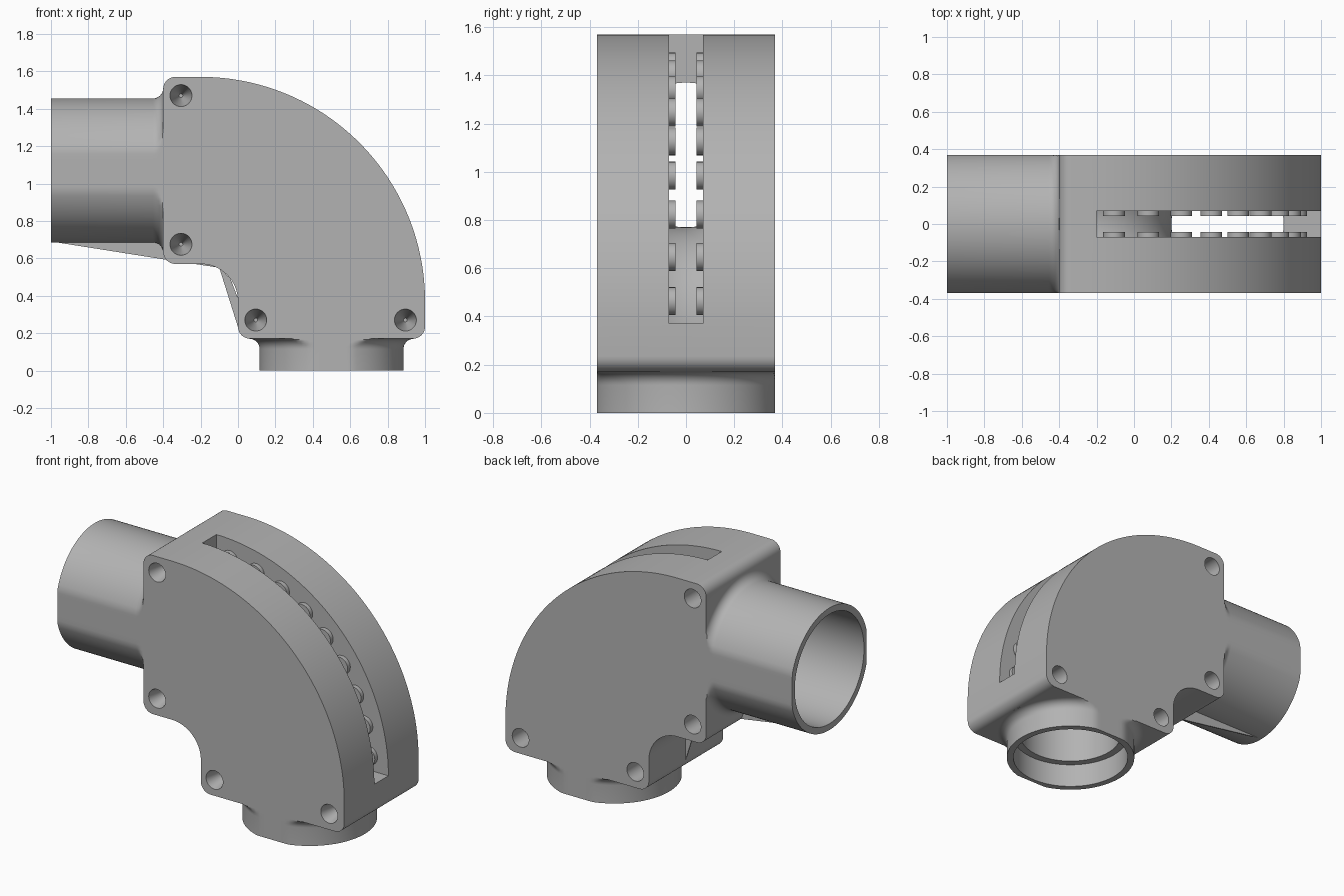
import bpy, bmesh
from math import sin, cos, pi, radians
from mathutils import Vector

if "Cube" in bpy.data.objects:
    bpy.data.objects.remove(bpy.data.objects["Cube"], do_unlink=True)

HALF = 0.37              # half thickness of the housing
CX, CZ = -0.2, 0.37      # centre of the bend
BEND = 0.7               # bend radius of the bore

grey = bpy.data.materials.new("plain grey")
grey.use_nodes = True
grey.diffuse_color = (0.45, 0.45, 0.45, 1)
grey.node_tree.nodes["Principled BSDF"].inputs["Base Color"].default_value = (0.45, 0.45, 0.45, 1)


def finish(bm, name):
    bmesh.ops.recalc_face_normals(bm, faces=bm.faces)
    mesh = bpy.data.meshes.new(name)
    bm.to_mesh(mesh)
    bm.free()
    mesh.materials.append(grey)
    obj = bpy.data.objects.new(name, mesh)
    bpy.context.collection.objects.link(obj)
    return obj


def arc(cx, cz, r, start, end, steps):
    angles = [radians(start + (end - start) * i / steps) for i in range(steps + 1)]
    return [(cx + r * cos(a), cz + r * sin(a)) for a in angles]


def plate(name, outline, y0, y1):
    """Extrude an x-z outline from y0 to y1."""
    bm = bmesh.new()
    face = bm.faces.new([bm.verts.new((x, y0, z)) for x, z in outline])
    out = bmesh.ops.extrude_face_region(bm, geom=[face])
    moved = [v for v in out["geom"] if isinstance(v, bmesh.types.BMVert)]
    bmesh.ops.translate(bm, verts=moved, vec=(0, y1 - y0, 0))
    return finish(bm, name)


def loft(name, stations, limit=9, sides=96):
    """Join rings given as (x, z, tilt in degrees, radius), flattened at |y| = limit."""
    bm = bmesh.new()
    rings = []
    for x, z, tilt, r in stations:
        out = Vector((cos(radians(tilt)), 0, sin(radians(tilt))))
        ring = []
        for i in range(sides):
            a = 2 * pi * (i + 0.5) / sides
            p = Vector((x, 0, z)) + out * (r * cos(a))
            p.y = max(-limit, min(limit, r * sin(a)))
            ring.append(bm.verts.new(p))
        rings.append(ring)
    for a, b in zip(rings, rings[1:]):
        for i in range(sides):
            j = (i + 1) % sides
            bm.faces.new((a[i], a[j], b[j], b[i]))
    bm.faces.new(rings[0])
    bm.faces.new(rings[-1])
    return finish(bm, name)


def peg(name, x, z, y0, y1, r0, r1, sides=32):
    """Round peg or cone along y."""
    bm = bmesh.new()
    bmesh.ops.create_cone(bm, cap_ends=True, segments=sides, radius1=r0, radius2=r1, depth=abs(y1 - y0))
    turn = -pi / 2 if y1 > y0 else pi / 2
    for v in bm.verts:
        y, zz = v.co.y * cos(turn) - v.co.z * sin(turn), v.co.y * sin(turn) + v.co.z * cos(turn)
        v.co = (v.co.x + x, y + (y0 + y1) / 2, zz + z)
    return finish(bm, name)


def combine(target, tool, operation):
    tool.hide_render = True
    mod = target.modifiers.new(operation, 'BOOLEAN')
    mod.object, mod.operation, mod.solver = tool, operation, 'EXACT'
    bpy.context.view_layer.objects.active = target
    bpy.ops.object.modifier_apply(modifier=mod.name)
    bpy.data.objects.remove(tool, do_unlink=True)


def smooth(obj):
    bpy.ops.object.select_all(action='DESELECT')
    obj.select_set(True)
    bpy.context.view_layer.objects.active = obj
    bpy.ops.object.shade_smooth_by_angle(angle=radians(30))


# Housing: quarter-round block with rounded corners and a concave inner bend
R = 0.065
outline = arc(CX, CZ, 1.2, 0, 90, 64)
outline += arc(-0.4 + R, 1.57 - R, R, 90, 180, 8)
outline += arc(-0.4 + R, 0.57 + R, R, 180, 270, 8)
outline += arc(CX, CZ, 0.2, 90, 0, 16)
outline += arc(R, 0.17 + R, R, 180, 270, 8)
outline += arc(1 - R, 0.17 + R, R, 270, 360, 8)
housing = plate("elbow_housing", outline, -HALF, HALF)

# Pipe stubs with a flared fillet where they meet the housing
FIL, PIPE = 0.055, 0.385
flare = [(FIL * (1 - cos(a)), FIL * sin(a)) for a in [pi / 2 * i / 8 for i in range(9)]]
bottom = [(0.5, 0, 0, PIPE)]
bottom += [(0.5, 0.17 - FIL + s, 0, PIPE + g) for g, s in flare]
bottom += [(0.5, 0.172, 0, PIPE + FIL), (0.5, 0.25, 0, 0.33)]
side = [(-1, 1.07, 90, PIPE)]
side += [(-0.4 - FIL + s, 1.07, 90, PIPE + g) for g, s in flare]
side += [(-0.398, 1.07, 90, PIPE + FIL), (-0.32, 1.07, 90, 0.33)]
combine(housing, loft("bottom_pipe", bottom, HALF), 'UNION')
combine(housing, loft("side_pipe", side, HALF), 'UNION')

# Curved bore with a wider socket at each end
BORE, SOCKET = 0.3, 0.345
path = [(0.5, -0.1, 0, SOCKET), (0.5, 0.15, 0, SOCKET), (0.5, 0.15, 0, BORE)]
path += [(CX + BEND * cos(radians(t)), CZ + BEND * sin(radians(t)), t, BORE) for t in range(0, 91, 3)]
path += [(-0.42, 1.07, 90, BORE), (-0.42, 1.07, 90, SOCKET), (-1.1, 1.07, 90, SOCKET)]
combine(housing, loft("bore_cutter", path), 'DIFFERENCE')

# Slot along the outer curve
slot = arc(CX, CZ, 1.35, 0, 90, 32) + arc(CX, CZ, BEND, 90, 0, 32)
combine(housing, plate("slot_cutter", slot, -0.07, 0.07), 'DIFFERENCE')

# Screw holes: tapered on the front, straight on the back
for x, z in [(-0.305, 1.47), (-0.305, 0.675), (0.095, 0.27), (0.895, 0.27)]:
    combine(housing, peg("front_hole", x, z, -HALF - 0.01, -0.15, 0.061, 0.01), 'DIFFERENCE')
    combine(housing, peg("back_hole", x, z, HALF + 0.01, 0.05, 0.058, 0.058), 'DIFFERENCE')
smooth(housing)

# Round studs on both walls of the slot
for label, s in (("front", -1), ("back", 1)):
    for i in range(9):
        t = radians(5 + 10 * i)
        smooth(peg(f"{label}_slot_stud_{i + 1}", CX + 1.07 * cos(t), CZ + 1.07 * sin(t),
                   s * 0.08, s * 0.043, 0.058, 0.058))

# Thin webs along the seam under the side pipe and in the inner bend
plate("pipe_seam_web", [(-1, 0.69), (-0.4, 0.69), (-0.1, 0.55), (-0.4, 0.595)], -0.004, 0.004)
plate("bend_seam_web", [(-0.1, 0.55), (-0.04, 0.49), (0.01, 0.36), (0.01, 0.2)], -0.004, 0.004)
